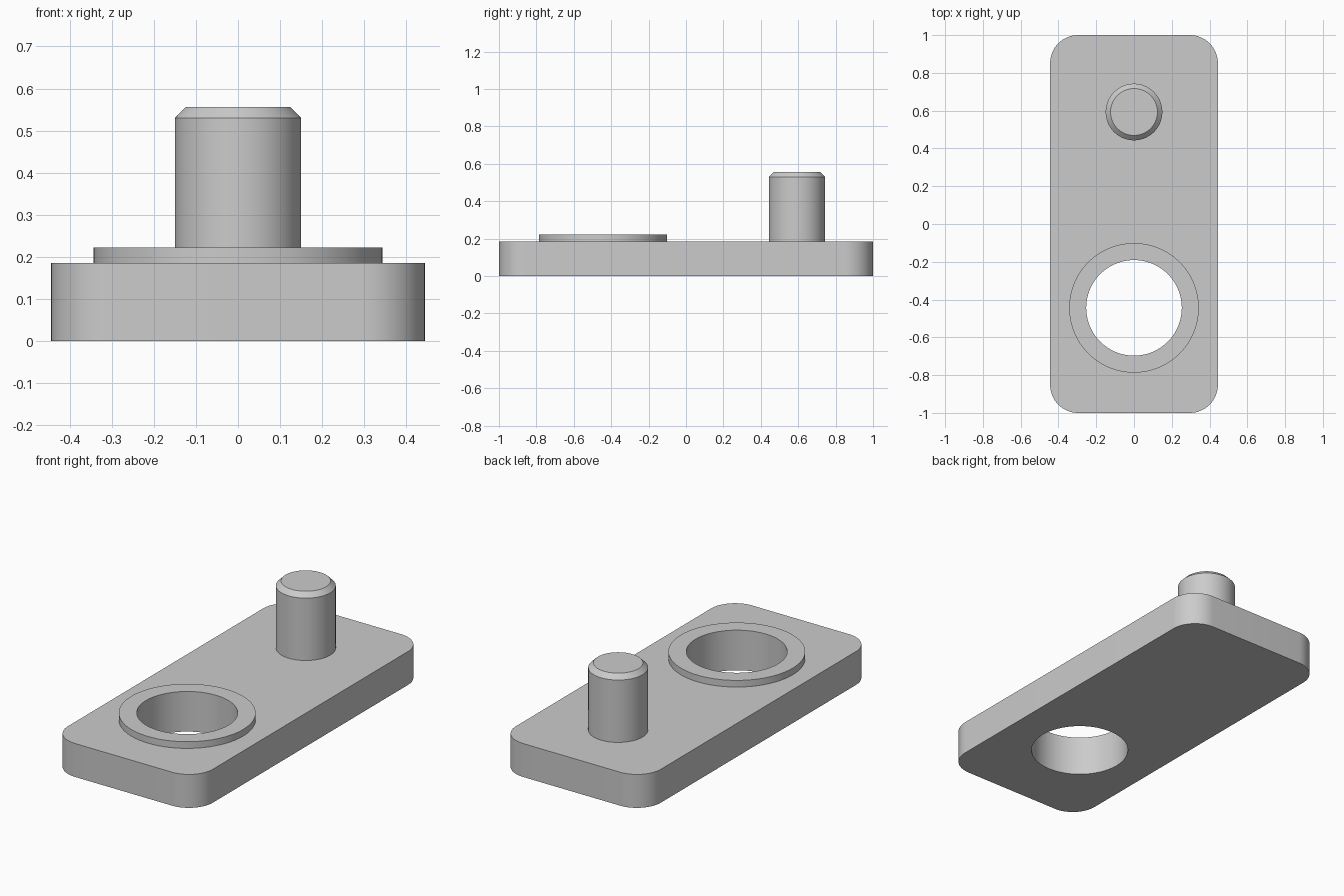
import bpy
import bmesh
from math import cos, sin, pi, radians

cube = bpy.data.objects.get("Cube")
if cube:
    bpy.data.objects.remove(cube, do_unlink=True)

HALF_WIDTH, HALF_LENGTH, THICKNESS, CORNER = 0.444, 1.0, 0.185, 0.148
HOLE_Y, HOLE_R, RIM_R, RIM_TOP = -0.444, 0.253, 0.343, 0.222
PIN_Y, PIN_R, PIN_TOP, CHAMFER = 0.593, 0.15, 0.556, 0.026
SIDES = 96

metal = bpy.data.materials.new("plain grey")
metal.use_nodes = True
metal.diffuse_color = (0.6, 0.6, 0.6, 1)
metal.node_tree.nodes["Principled BSDF"].inputs["Base Color"].default_value = (0.6, 0.6, 0.6, 1)


def add_object(name, bm):
    bmesh.ops.recalc_face_normals(bm, faces=bm.faces)
    mesh = bpy.data.meshes.new(name)
    bm.to_mesh(mesh)
    bm.free()
    mesh.materials.append(metal)
    obj = bpy.data.objects.new(name, mesh)
    bpy.context.collection.objects.link(obj)
    return obj


def select_only(obj):
    bpy.ops.object.select_all(action='DESELECT')
    obj.select_set(True)
    bpy.context.view_layer.objects.active = obj


def smooth(obj):
    select_only(obj)
    bpy.ops.object.shade_smooth_by_angle(angle=radians(30))


def ring(bm, radius, y, z):
    angles = [2 * pi * i / SIDES for i in range(SIDES)]
    return [bm.verts.new((radius * cos(a), y + radius * sin(a), z)) for a in angles]


def turned(name, y, profile, cap_top=False, cap_bottom=False):
    """Sweep a (radius, height) profile around a vertical axis."""
    bm = bmesh.new()
    loops = [ring(bm, r, y, z) for r, z in profile]
    for low, high in zip(loops, loops[1:]):
        for i in range(SIDES):
            j = (i + 1) % SIDES
            bm.faces.new((low[i], low[j], high[j], high[i]))
    if cap_top:
        bm.faces.new(loops[-1])
    if cap_bottom:
        bm.faces.new(loops[0])
    return add_object(name, bm)


# Plate: rounded rectangle, extruded upward
bm = bmesh.new()
outline = []
for quarter, (sx, sy) in enumerate([(1, 1), (-1, 1), (-1, -1), (1, -1)]):
    for step in range(17):
        a = (quarter + step / 16) * pi / 2
        outline.append(bm.verts.new((sx * (HALF_WIDTH - CORNER) + CORNER * cos(a),
                                     sy * (HALF_LENGTH - CORNER) + CORNER * sin(a), 0)))
base = bm.faces.new(outline)
extruded = bmesh.ops.extrude_face_region(bm, geom=[base], use_keep_orig=True)
top_verts = [v for v in extruded["geom"] if isinstance(v, bmesh.types.BMVert)]
bmesh.ops.translate(bm, verts=top_verts, vec=(0, 0, THICKNESS))
plate = add_object("plate", bm)

# Bore through the plate
cutter = turned("hole_cutter", HOLE_Y, [(HOLE_R, -0.1), (HOLE_R, 0.4)], True, True)
cutter.hide_render = True
bore = plate.modifiers.new("bore", 'BOOLEAN')
bore.operation = 'DIFFERENCE'
bore.solver = 'EXACT'
bore.object = cutter
select_only(plate)
bpy.ops.object.modifier_apply(modifier=bore.name)
bpy.data.objects.remove(cutter, do_unlink=True)
smooth(plate)

# Raised rim around the bore
smooth(turned("hole_rim", HOLE_Y, [(RIM_R, THICKNESS), (RIM_R, RIM_TOP),
                                   (HOLE_R, RIM_TOP), (HOLE_R, THICKNESS)]))

# Upright pin with a chamfered tip
smooth(turned("pin", PIN_Y, [(PIN_R, THICKNESS), (PIN_R, PIN_TOP - CHAMFER),
                             (PIN_R - CHAMFER, PIN_TOP)], cap_top=True))
